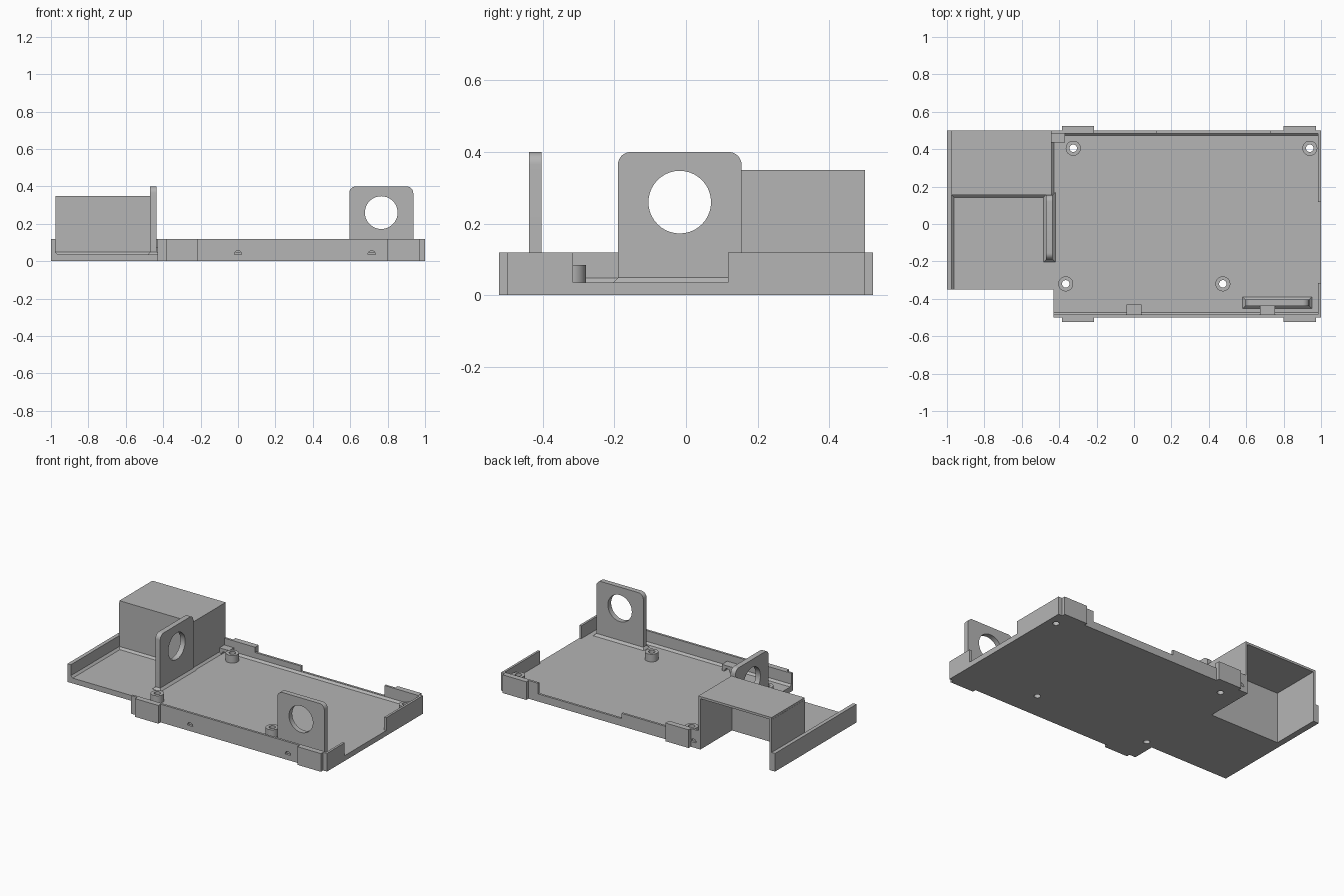
import bpy, bmesh, math
from mathutils import Matrix, Vector

cube = bpy.data.objects.get("Cube")
if cube:
    bpy.data.objects.remove(cube, do_unlink=True)

grey = bpy.data.materials.new("mid_grey")
grey.use_nodes = True
GREY = (0.46, 0.46, 0.46, 1)
grey.diffuse_color = GREY
grey.node_tree.nodes["Principled BSDF"].inputs["Base Color"].default_value = GREY

FLOOR, RIM, THIN = 0.035, 0.12, 0.015


def finish(name, bm):
    bmesh.ops.recalc_face_normals(bm, faces=bm.faces[:])
    mesh = bpy.data.meshes.new(name)
    bm.to_mesh(mesh)
    bm.free()
    mesh.materials.append(grey)
    obj = bpy.data.objects.new(name, mesh)
    bpy.context.collection.objects.link(obj)
    return obj


def prism(name, points, axis, length):
    """Extrude a closed loop of 3D points along an axis."""
    bm = bmesh.new()
    face = bm.faces.new([bm.verts.new(p) for p in points])
    ext = bmesh.ops.extrude_face_region(bm, geom=[face])
    moved = [v for v in ext["geom"] if isinstance(v, bmesh.types.BMVert)]
    bmesh.ops.translate(bm, verts=moved, vec=Vector(axis) * length)
    return finish(name, bm)


def box(name, x0, x1, y0, y1, z0, z1):
    loop = [(x0, y0, z0), (x1, y0, z0), (x1, y1, z0), (x0, y1, z0)]
    return prism(name, loop, (0, 0, 1), z1 - z0)


def turn(axis):
    return Vector((0, 0, 1)).rotation_difference(Vector(axis)).to_matrix().to_4x4()


def cylinder(name, centre, radius, depth, axis=(0, 0, 1), sides=40):
    bm = bmesh.new()
    bmesh.ops.create_cone(bm, cap_ends=True, segments=sides, radius1=radius,
                          radius2=radius, depth=depth,
                          matrix=Matrix.Translation(centre) @ turn(axis))
    return finish(name, bm)


def bore(obj, centre, radius, depth, axis=(0, 0, 1)):
    """Drill a round hole, then drop the cutter."""
    cutter = cylinder("cutter", centre, radius, depth, axis)
    cutter.hide_render = True
    mod = obj.modifiers.new("bore", "BOOLEAN")
    mod.operation, mod.solver, mod.object = "DIFFERENCE", "EXACT", cutter
    bpy.context.view_layer.objects.active = obj
    bpy.ops.object.modifier_apply(modifier=mod.name)
    bpy.data.objects.remove(cutter, do_unlink=True)


def smooth(obj):
    bpy.ops.object.select_all(action="DESELECT")
    obj.select_set(True)
    bpy.context.view_layer.objects.active = obj
    bpy.ops.object.shade_smooth_by_angle(angle=math.radians(30))


def fillet(name, start, along, inward, length, size=0.013):
    """Small wedge where a wall meets the floor."""
    a = Vector(start)
    prism(name, [a, a + Vector(inward) * size, a + Vector((0, 0, size))], along, length)


# Floor: wide main tray plus the side tray in front of the housing
floor = prism("floor", [(-0.43, -0.5, 0), (1, -0.5, 0), (1, 0.5, 0), (-0.445, 0.5, 0),
                        (-0.445, 0.165, 0), (-1, 0.165, 0), (-1, -0.35, 0),
                        (-0.43, -0.35, 0)], (0, 0, 1), FLOOR)

# Standoffs with screw holes going through the floor
for i, (x, y) in enumerate([(-0.325, 0.405), (0.94, 0.405), (-0.365, -0.32), (0.475, -0.32)]):
    bore(floor, (x, y, 0), 0.02, 0.2)
    post = cylinder(f"standoff_{i}", (x, y, 0.058), 0.04, 0.054)
    bore(post, (x, y, 0), 0.02, 0.3)
    smooth(post)

# Front wall with two screw bosses
front = box("front_wall", -0.43, 1, -0.5, -0.485, 0, RIM)
for i, x in enumerate((0.0, 0.715)):
    boss = box(f"front_boss_{i}", x - 0.04, x + 0.04, -0.486, -0.43, 0.03, 0.075)
    for part in (front, boss):
        bore(part, (x, -0.46, 0.036), 0.02, 0.2, (0, 1, 0))

# Back wall, stepped along its top edge
back = prism("back_wall", [(-0.445, 0.485, 0), (1, 0.485, 0), (1, 0.485, RIM),
                           (0.73, 0.485, RIM), (0.73, 0.485, 0.05), (0.12, 0.485, 0.05),
                           (0.12, 0.485, 0.085), (-0.215, 0.485, 0.085),
                           (-0.215, 0.485, RIM), (-0.445, 0.485, RIM)], (0, 1, 0), THIN)
back_boss = box("back_boss", -0.44, -0.37, 0.435, 0.486, 0.03, 0.075)
for part in (back, back_boss):
    bore(part, (-0.405, 0.46, 0.036), 0.02, 0.2, (0, 1, 0))

# End wall with a wide notch
prism("end_wall", [(0.985, -0.5, 0), (0.985, 0.5, 0), (0.985, 0.5, RIM), (0.985, 0.118, RIM),
                   (0.985, 0.118, FLOOR), (0.985, -0.315, FLOOR), (0.985, -0.315, RIM),
                   (0.985, -0.5, RIM)], (1, 0, 0), THIN)

# Side tray wall
box("side_wall", -1, -0.975, -0.35, 0.5, 0, RIM)

# Clips standing proud of the front and back walls
for side, sign in (("front", -1), ("back", 1)):
    for i, (x0, x1) in enumerate([(-0.385, -0.215), (0.80, 0.972)]):
        y0, y1 = sorted((sign * 0.495, sign * 0.523))
        box(f"{side}_clip_{i}", x0, x1, y0, y1, 0, RIM)

# Housing: thin shell, open below and at the back
box("housing_top", -0.975, -0.44, 0.155, 0.5, 0.335, 0.35)
box("housing_front", -0.975, -0.44, 0.155, 0.17, 0, 0.336)
box("housing_inner_side", -0.455, -0.44, 0.155, 0.5, 0, 0.336)
box("housing_outer_side", -0.976, -0.96, 0.155, 0.5, 0, 0.336)

# Wedges along the wall bases
fillet("front_fillet", (-0.43, -0.485, FLOOR), (1, 0, 0), (0, 1, 0), 1.42)
fillet("back_fillet", (-0.44, 0.485, FLOOR), (1, 0, 0), (0, -1, 0), 1.43)
fillet("side_fillet", (-0.975, -0.35, FLOOR), (0, 1, 0), (1, 0, 0), 0.51)
fillet("housing_fillet", (-0.975, 0.155, FLOOR), (1, 0, 0), (0, -1, 0), 0.52)
fillet("housing_side_fillet", (-0.44, 0.155, FLOOR), (0, 1, 0), (1, 0, 0), 0.33)


def bracket(name, x0, x1, y0, y1, axis):
    """Upright plate with rounded top corners, a round opening and a flared foot."""
    bm = bmesh.new()
    centre = Vector(((x0 + x1) / 2, (y0 + y1) / 2, 0.2))
    bmesh.ops.create_cube(bm, size=1, matrix=Matrix.Translation(centre)
                          @ Matrix.Diagonal((x1 - x0, y1 - y0, 0.4, 1)))
    thick = Vector(axis)
    bm.verts.ensure_lookup_table()
    corners = [e for e in bm.edges
               if abs((e.verts[0].co - e.verts[1].co).normalized().dot(thick)) > 0.9
               and e.verts[0].co.z > 0.3]
    bmesh.ops.bevel(bm, geom=corners, offset=0.035, segments=8, profile=0.5, affect="EDGES")
    bmesh.ops.translate(bm, verts=[v for v in bm.verts if v.co.z < 0.01], vec=(0, 0, 0.01))
    plate = finish(name, bm)
    bore(plate, (centre.x, centre.y, 0.26), 0.0875, 0.2, axis)
    smooth(plate)

    foot = bmesh.new()
    grow = 0.014
    low = [(x0 - grow, y0 - grow), (x1 + grow, y0 - grow),
           (x1 + grow, y1 + grow), (x0 - grow, y1 + grow)]
    high = [(x0, y0), (x1, y0), (x1, y1), (x0, y1)]
    a = [foot.verts.new((x, y, FLOOR)) for x, y in low]
    b = [foot.verts.new((x, y, FLOOR + grow)) for x, y in high]
    for i in range(4):
        j = (i + 1) % 4
        foot.faces.new((a[i], a[j], b[j], b[i]))
    finish(name + "_foot", foot)


bracket("side_bracket", -0.47, -0.435, -0.19, 0.155, (1, 0, 0))
bracket("front_bracket", 0.595, 0.937, -0.438, -0.404, (0, 1, 0))
